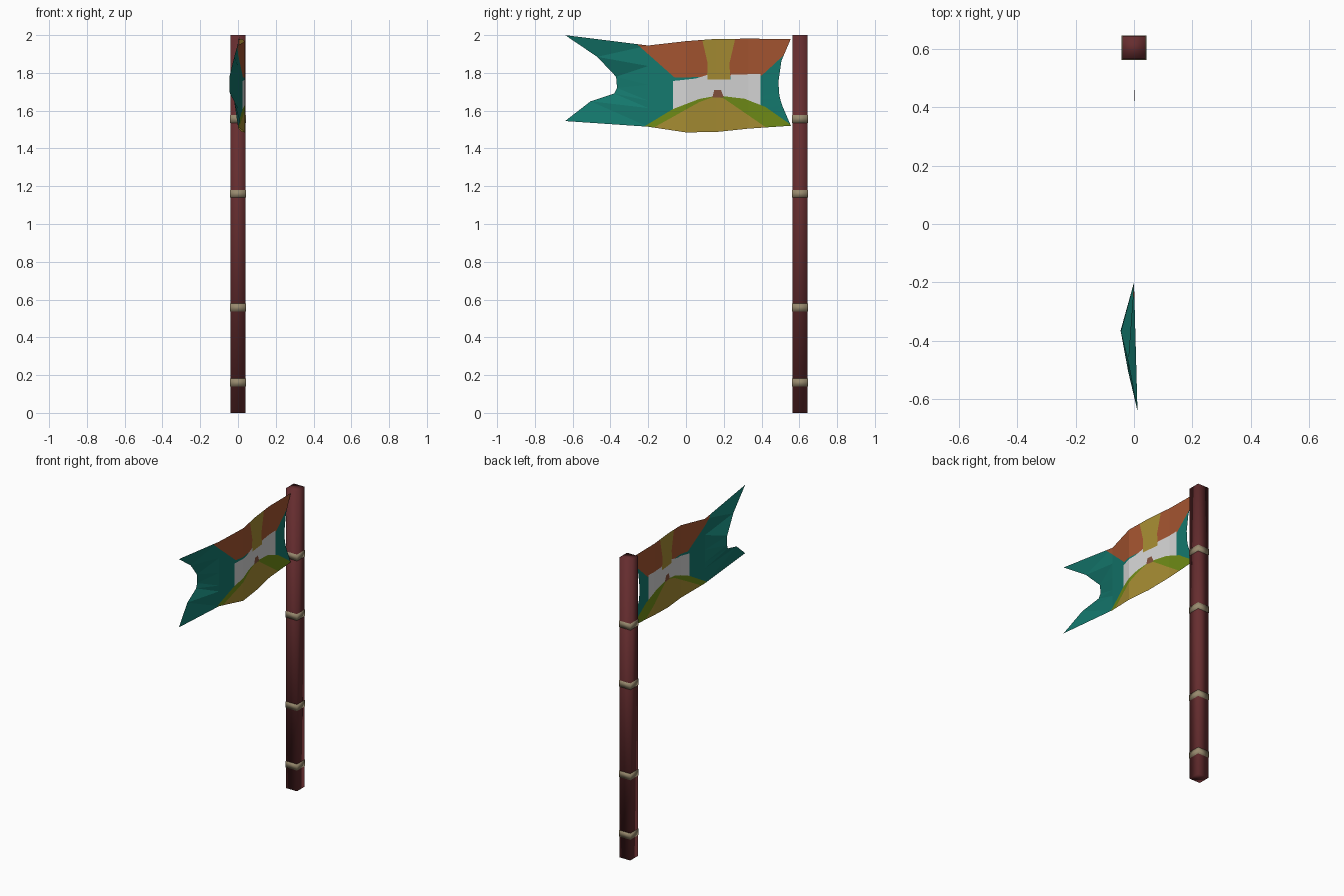
import bpy, bmesh
from mathutils import Vector

if "Cube" in bpy.data.objects:
    bpy.data.objects.remove(bpy.data.objects["Cube"])


def material(name, r, g, b):
    lin = [((c / 255 + 0.055) / 1.055) ** 2.4 for c in (r, g, b)]
    m = bpy.data.materials.new(name)
    m.diffuse_color = (*lin, 1)
    m.use_nodes = True
    m.node_tree.nodes["Principled BSDF"].inputs["Base Color"].default_value = m.diffuse_color
    return m


TEAL = material("teal", 20, 120, 109)
ORANGE = material("rust orange", 163, 84, 48)
OCHRE = material("ochre", 165, 139, 50)
WHITE = material("off white", 212, 212, 212)
GREEN = material("olive green", 110, 138, 22)
BROWN = material("brown", 130, 80, 60)
RED = material("dark red wood", 102, 45, 47)
BAND = material("tan band", 152, 138, 110)


def box(name, centre, size, mat):
    bpy.ops.mesh.primitive_cube_add(size=1, location=centre)
    ob = bpy.context.object
    ob.name = name
    ob.scale = size
    bpy.ops.object.transform_apply(location=False, rotation=False, scale=True)
    ob.data.materials.append(mat)
    bpy.ops.object.shade_smooth()
    return ob


# Pole: smooth-shaded square post with thin painted bands
box("pole", (0, 0.604, 1), (0.08, 0.08, 2), RED)
for i, z in enumerate((0.16, 0.557, 1.16, 1.557)):
    box(f"pole_band_{i + 1}", (0, 0.604, z), (0.084, 0.084, 0.042), BAND)

# Flag cloth: rows run from bottom (0) to top (1)
rows = (0, 0.23, 0.32, 0.385, 0.516, 0.747, 1)
fly_y = (-0.64, -0.505, -0.38, -0.365, -0.37, -0.47, -0.64)
fly_x = (0.012, -0.02, -0.043, -0.046, -0.045, -0.02, 0.012)
hoist_y = (0.555, 0.51, 0.497, 0.492, 0.49, 0.505, 0.555)
# inner columns: y, bottom z, top z, fold offset in x
inner = ((-0.2, 1.515, 1.945, 0), (0, 1.485, 1.968, 0.038),
         (0.16, 1.487, 1.98, 0.02), (0.33, 1.505, 1.981, 0.002))

bm = bmesh.new()
columns = [[Vector((x, y, 1.545 + 0.455 * v)) for x, y, v in zip(fly_x, fly_y, rows)]]
for y, lo, hi, x in inner:
    columns.append([Vector((x, y, lo + (hi - lo) * v)) for v in rows])
columns.append([Vector((0, y, 1.52 + 0.46 * v)) for y, v in zip(hoist_y, rows)])
grid = [[bm.verts.new(p) for p in col] for col in columns]
for a, b in zip(grid, grid[1:]):
    for k in range(len(rows) - 1):
        bm.faces.new((a[k], b[k], b[k + 1], a[k + 1]))
bmesh.ops.triangulate(bm, faces=bm.faces[:])

# Painted regions as (y, z) outlines, later ones on top
regions = (
    (ORANGE, ((-0.28, 1.97), (-0.28, 2.0), (0.6, 2.0), (0.6, 1.97),
              (0.4, 1.785), (-0.06, 1.775))),
    (OCHRE, ((0.08, 2.0), (0.265, 2.0), (0.23, 1.85), (0.235, 1.75),
             (0.11, 1.75), (0.115, 1.85))),
    (WHITE, ((-0.07, 1.6), (-0.07, 1.757), (0.05, 1.77), (0.115, 1.79),
             (0.115, 1.765), (0.235, 1.765), (0.235, 1.79), (0.395, 1.795),
             (0.395, 1.6))),
    (GREEN, ((-0.24, 1.505), (-0.07, 1.608), (0.07, 1.662), (0.17, 1.68),
             (0.31, 1.663), (0.42, 1.62), (0.57, 1.515), (0.57, 1.47),
             (-0.24, 1.47))),
    (OCHRE, ((-0.19, 1.5), (0.07, 1.645), (0.15, 1.675), (0.2, 1.665),
             (0.44, 1.5), (0.44, 1.45), (-0.19, 1.45))),
    (BROWN, ((0.14, 1.67), (0.15, 1.71), (0.185, 1.71), (0.2, 1.67))),
)


def inside(poly, y, z):
    hit = False
    for (y0, z0), (y1, z1) in zip(poly, poly[1:] + poly[:1]):
        if (z0 > z) != (z1 > z) and y < y0 + (y1 - y0) * (z - z0) / (z1 - z0):
            hit = not hit
    return hit


# Cut the cloth along every outline edge, then colour each piece
for _, poly in regions:
    for (y0, z0), (y1, z1) in zip(poly, poly[1:] + poly[:1]):
        bmesh.ops.bisect_plane(bm, geom=bm.verts[:] + bm.edges[:] + bm.faces[:],
                               dist=1e-5, plane_co=(0, y0, z0),
                               plane_no=(0, z0 - z1, y1 - y0))
palette = [TEAL, ORANGE, OCHRE, WHITE, GREEN, BROWN]
for f in bm.faces:
    c = f.calc_center_median()
    for mat, poly in regions:
        if inside(poly, c.y, c.z):
            f.material_index = palette.index(mat)

mesh = bpy.data.meshes.new("flag")
bm.to_mesh(mesh)
bm.free()
for m in palette:
    mesh.materials.append(m)
flag = bpy.data.objects.new("flag", mesh)
bpy.context.collection.objects.link(flag)
